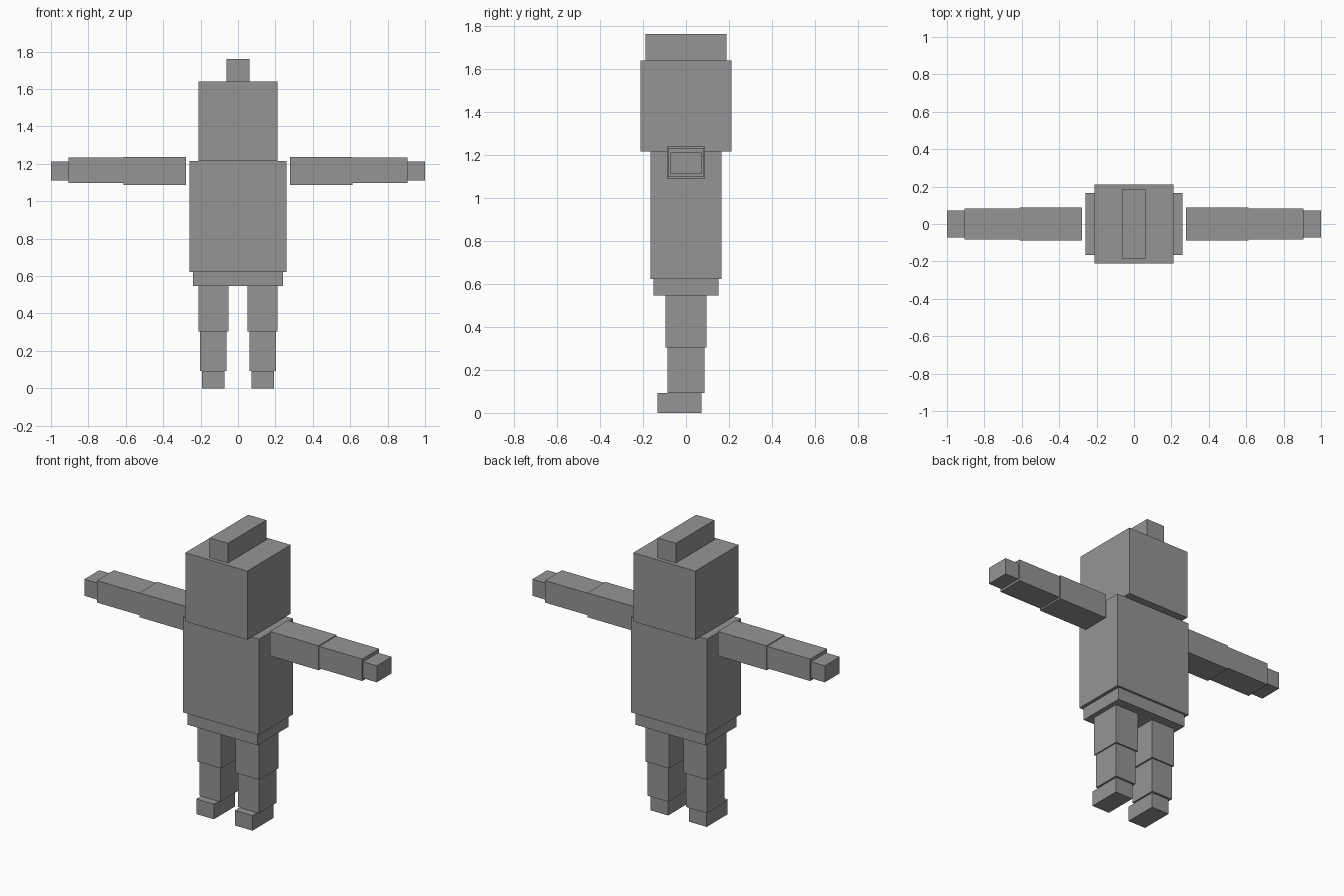
import bpy

if "Cube" in bpy.data.objects:
    bpy.data.objects.remove(bpy.data.objects["Cube"])

grey = bpy.data.materials.new("plain grey")
grey.diffuse_color = (0.30, 0.30, 0.30, 1)
grey.use_nodes = True
grey.node_tree.nodes["Principled BSDF"].inputs["Base Color"].default_value = grey.diffuse_color


def box(name, x, y, z):
    """Box spanning the given (low, high) range on each axis."""
    spans = (x, y, z)
    bpy.ops.mesh.primitive_cube_add(size=1, location=[(a + b) / 2 for a, b in spans])
    ob = bpy.context.object
    ob.name = name
    ob.scale = [b - a for a, b in spans]
    bpy.ops.object.transform_apply(location=False, rotation=False, scale=True)
    ob.data.materials.append(grey)


def pair(name, x, y, z):
    """Same box on both sides of the body."""
    box("left_" + name, x, y, z)
    box("right_" + name, (-x[1], -x[0]), y, z)


# Head and trunk
box("head_crest", (-0.062, 0.062), (-0.188, 0.188), (1.64, 1.762))
box("head", (-0.212, 0.212), (-0.212, 0.212), (1.215, 1.64))
box("torso", (-0.26, 0.26), (-0.166, 0.166), (0.623, 1.215))
box("pelvis", (-0.24, 0.24), (-0.152, 0.152), (0.547, 0.623))

# Arms held straight out
pair("upper_arm", (0.279, 0.613), (-0.088, 0.088), (1.087, 1.238))
pair("forearm", (0.613, 0.907), (-0.083, 0.083), (1.097, 1.233))
pair("hand", (0.907, 1.0), (-0.073, 0.073), (1.11, 1.212))

# Legs, with the feet reaching forward
pair("thigh", (0.051, 0.211), (-0.095, 0.095), (0.305, 0.547))
pair("shin", (0.061, 0.204), (-0.086, 0.086), (0.093, 0.305))
pair("foot", (0.072, 0.192), (-0.133, 0.072), (0.0, 0.093))
